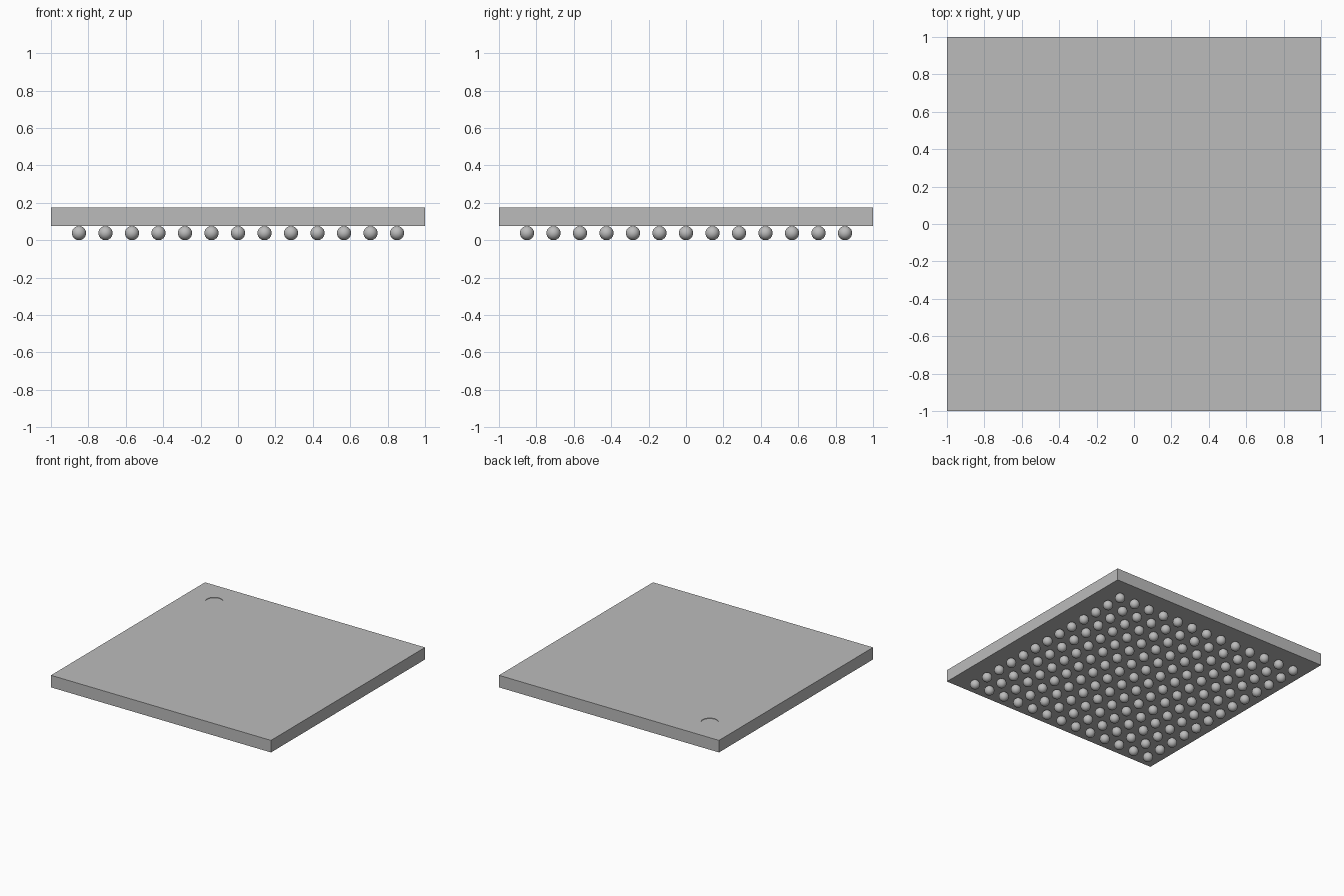
import bpy
import bmesh
from mathutils import Matrix

cube = bpy.data.objects.get("Cube")
if cube:
    bpy.data.objects.remove(cube, do_unlink=True)

BOTTOM, TOP = 0.075, 0.174
BALL_R, PITCH, COUNT = 0.038, 0.1417, 13
DENT_X, DENT_Y, DENT_R, DENT_DEPTH = -0.755, 0.77, 0.065, 0.004

grey = bpy.data.materials.new("neutral grey")
grey.use_nodes = True
grey.diffuse_color = (0.5, 0.5, 0.5, 1)
grey.node_tree.nodes["Principled BSDF"].inputs["Base Color"].default_value = grey.diffuse_color


def make_object(name, bm):
    mesh = bpy.data.meshes.new(name)
    bm.to_mesh(mesh)
    bm.free()
    mesh.materials.append(grey)
    obj = bpy.data.objects.new(name, mesh)
    bpy.context.collection.objects.link(obj)
    return obj


# Square package slab
bm = bmesh.new()
size = Matrix.Diagonal((2, 2, TOP - BOTTOM, 1))
bmesh.ops.create_cube(bm, size=1, matrix=Matrix.Translation((0, 0, (TOP + BOTTOM) / 2)) @ size)
slab = make_object("package_slab", bm)

# Shallow round corner marker sunk into the top
bm = bmesh.new()
bmesh.ops.create_cone(bm, cap_ends=True, segments=32, radius1=DENT_R, radius2=DENT_R,
                      depth=2 * DENT_DEPTH, matrix=Matrix.Translation((DENT_X, DENT_Y, TOP)))
cutter = make_object("marker_cutter", bm)
cutter.hide_render = True
cutter.hide_set(True)
dent = slab.modifiers.new("corner marker", "BOOLEAN")
dent.operation = "DIFFERENCE"
dent.solver = "EXACT"
dent.object = cutter

# Full grid of solder balls underneath
bm = bmesh.new()
half = (COUNT - 1) / 2
for i in range(COUNT):
    for j in range(COUNT):
        place = Matrix.Translation(((i - half) * PITCH, (j - half) * PITCH, BALL_R))
        bmesh.ops.create_uvsphere(bm, u_segments=24, v_segments=12, radius=BALL_R, matrix=place)
for face in bm.faces:
    face.smooth = True
make_object("solder_balls", bm)
